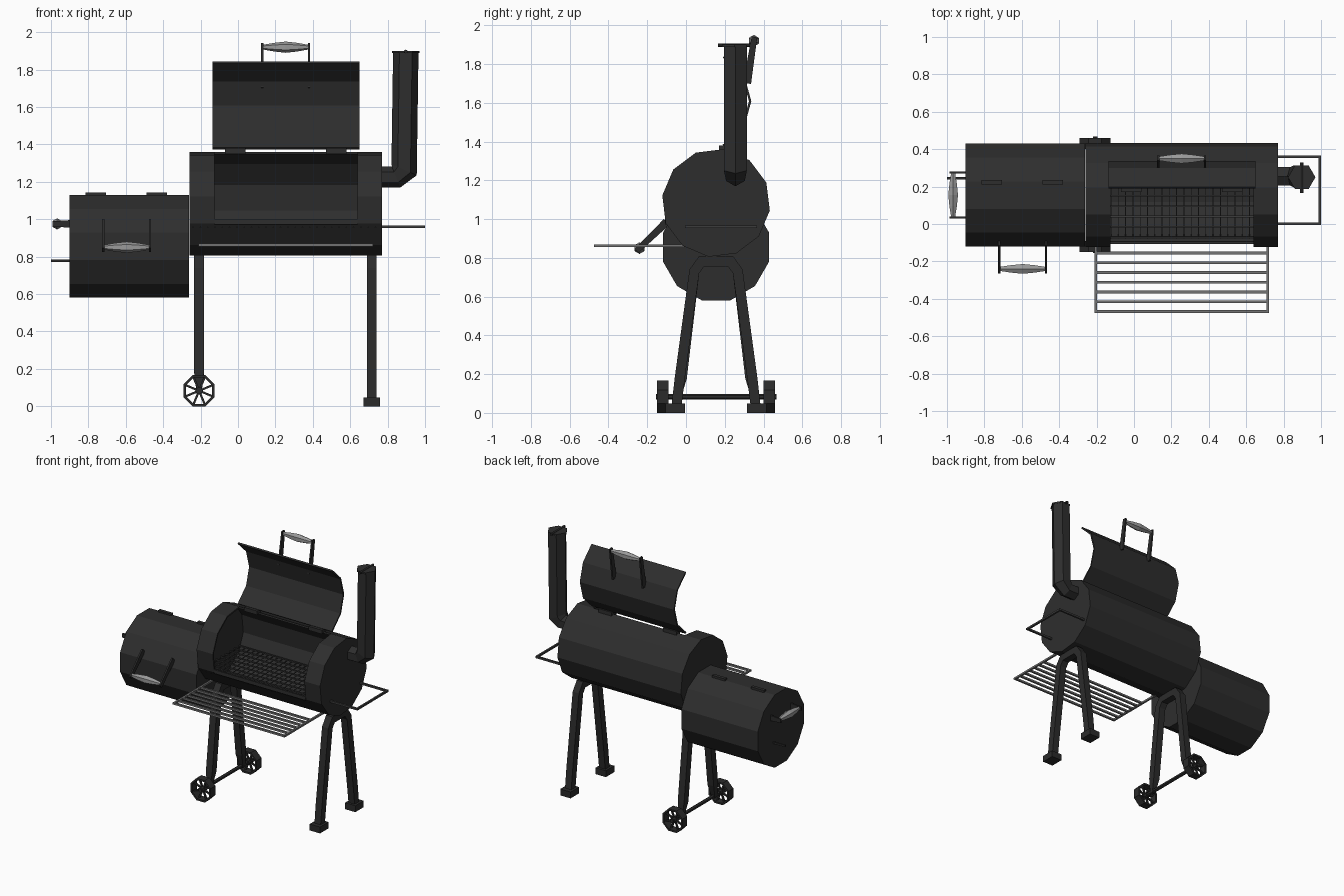
import bpy, bmesh, math
from mathutils import Vector

if "Cube" in bpy.data.objects:
    bpy.data.objects.remove(bpy.data.objects["Cube"])


def material(name, v):
    m = bpy.data.materials.new(name)
    m.diffuse_color = (v, v, v, 1)
    m.use_nodes = True
    m.node_tree.nodes["Principled BSDF"].inputs["Base Color"].default_value = m.diffuse_color
    return m


BLACK = material("black_steel", 0.027)
FRAME = material("frame_black", 0.024)
DARK = material("dark_rod", 0.045)
GREY = material("grey_rod", 0.17)
SILVER = material("silver_grip", 0.32)

CY = 0.155      # centre line of the barrels
R = 0.28


def finish(name, bm, mat, thick=0):
    bmesh.ops.recalc_face_normals(bm, faces=bm.faces[:])
    me = bpy.data.meshes.new(name)
    bm.to_mesh(me)
    bm.free()
    me.materials.append(mat)
    ob = bpy.data.objects.new(name, me)
    bpy.context.collection.objects.link(ob)
    if thick:
        s = ob.modifiers.new("wall", 'SOLIDIFY')
        s.thickness = thick
        s.offset = -1
    return ob


def box(name, lo, hi, mat):
    bm = bmesh.new()
    bmesh.ops.create_cube(bm, size=1)
    for v in bm.verts:
        v.co = Vector([(a + b) / 2 + c * (b - a) for a, b, c in zip(lo, hi, v.co)])
    return finish(name, bm, mat)


def tube(name, pts, r, mat, n=(0, 1, 0), sides=6, phase=0.0, closed=False):
    """Sweep a polygon along a flat path with mitred corners; n is the path plane's normal."""
    pts = [Vector(p) for p in pts]
    n = Vector(n)
    k = len(pts)
    rad = r if isinstance(r, (list, tuple)) else [r] * k
    bm = bmesh.new()
    rings = []
    for i, p in enumerate(pts):
        a = (p - pts[i - 1]).normalized() if i or closed else None
        b = (pts[(i + 1) % k] - p).normalized() if i < k - 1 or closed else None
        a, b = a or b, b or a
        t = (a + b).normalized()
        side = t.cross(n) / max(t.dot(a), 0.3)
        angs = [math.radians(phase) + 2 * math.pi * j / sides for j in range(sides)]
        rings.append([bm.verts.new(p + rad[i] * (n * math.cos(q) + side * math.sin(q))) for q in angs])
    for i in range(k if closed else k - 1):
        A, B = rings[i], rings[(i + 1) % k]
        for j in range(sides):
            bm.faces.new((A[j], A[(j + 1) % sides], B[(j + 1) % sides], B[j]))
    if not closed:
        bm.faces.new(rings[0])
        bm.faces.new(rings[-1])
    return finish(name, bm, mat)


def drum(name, xs, cz, start, r, gap=(), thick=0):
    """12-sided drum along x; gap lists the side numbers left open in the middle band."""
    bm = bmesh.new()
    rings = []
    for x in xs:
        angs = [math.radians(start + 30 * j) for j in range(12)]
        rings.append([bm.verts.new((x, CY + r * math.cos(q), cz + r * math.sin(q))) for q in angs])
    for i in range(len(xs) - 1):
        for j in range(12):
            if i == 1 and j in gap:
                continue
            A, B = rings[i], rings[i + 1]
            bm.faces.new((A[j], A[(j + 1) % 12], B[(j + 1) % 12], B[j]))
    bm.faces.new(rings[0])
    bm.faces.new(rings[-1])
    return finish(name, bm, BLACK, thick)


# Cooking chamber with its open front, and the lower firebox
drum("cooking_chamber", (-0.26, -0.125, 0.64, 0.77), 1.083, 82, R, range(4), 0.012)
drum("firebox", (-0.90, -0.262), 0.855, 15, 0.284)
box("opening_lip", (-0.125, -0.108, 0.972), (0.64, -0.094, 1.0), BLACK)

# Lid swung up: four sides of the drum standing on the hinge
bm = bmesh.new()
rows = []
for q in (-60, -30, 0, 30, 60):
    y = 0.197 + R * (math.cos(math.radians(q)) - 0.5)
    z = 1.608 + R * 0.965 * math.sin(math.radians(q))
    rows.append([bm.verts.new((x, y, z)) for x in (-0.135, 0.65)])
for a, b in zip(rows, rows[1:]):
    bm.faces.new((a[0], a[1], b[1], b[0]))
finish("lid", bm, BLACK, 0.012)

# Hinges
for x in (-0.015, 0.525):
    box("lid_hinge", (x - 0.055, 0.17, 1.35), (x + 0.055, 0.215, 1.38), BLACK)
for x in (-0.76, -0.435):
    box("firebox_hinge", (x - 0.055, 0.21, 1.12), (x + 0.055, 0.235, 1.142), BLACK)


# Handles: two flat arms and a faceted grip
def handle(name, root, tip, axis, half, up):
    root, tip, axis = Vector(root), Vector(tip), Vector(axis)
    d = (tip - root).normalized()
    w = d.cross(axis) * 0.018
    for s in (-1, 1):
        bm = bmesh.new()
        for p, f in ((root, 1.15), (tip + d * 0.02, 0.8)):
            for e in (-1, 1):
                for g in (-1, 1):
                    bm.verts.new(p + axis * (s * half + g * 0.006) + w * e * f)
        bmesh.ops.convex_hull(bm, input=bm.verts[:])
        finish(name + "_arm", bm, FRAME)
    tube(name + "_grip", [tip + axis * half * f for f in (-0.95, -0.5, 0, 0.5, 0.95)],
         (0.013, 0.023, 0.03, 0.023, 0.013), SILVER, up, 6)


handle("lid_handle", (0.255, 0.315, 1.70), (0.255, 0.35, 1.92), (1, 0, 0), 0.125, (0, 0, 1))
handle("firebox_handle", (-0.595, -0.10, 0.985), (-0.595, -0.24, 0.85), (1, 0, 0), 0.125, (0, 0, 1))
handle("end_handle", (-0.89, CY, 0.975), (-0.967, CY, 0.975), (0, 1, 0), 0.12, (0, 0, 1))
tube("damper_rod", [(-0.89, 0.245, 0.778), (-1.0, 0.245, 0.778)], 0.009, FRAME, sides=4, phase=45)

# Chimney with elbow and cap
tube("chimney", [(0.76, 0.255, 1.225), (0.845, 0.255, 1.225), (0.888, 0.255, 1.265), (0.897, 0.255, 1.89)],
     (0.056, 0.056, 0.068, 0.068), BLACK, sides=6, phase=90)
tube("chimney_cap", [(0.897, 0.25, 1.888), (0.897, 0.25, 1.9)], 0.073, BLACK, sides=6, phase=90)
tube("cap_pivot", [(0.897, 0.165, 1.897), (0.897, 0.33, 1.897)], 0.01, FRAME, (0, 0, 1))

# Cooking grate inside the chamber
for i in range(9):
    y = -0.07 + i * 0.055
    tube("grate_bar", [(-0.25, y, 0.965), (0.76, y, 0.965)], 0.006, DARK, sides=4, phase=45)
for i in range(26):
    x = -0.24 + i * 0.039
    tube("grate_wire", [(x, -0.09, 0.958), (x, 0.39, 0.958)], 0.003, DARK, (0, 0, 1), 4, 45)

# Front shelf
for i in range(7):
    y = -0.468 + i * 0.0522
    tube("shelf_bar", [(-0.212, y, 0.862), (0.722, y, 0.862)], 0.01, GREY, sides=4, phase=45)
for x in (-0.205, 0.715):
    tube("shelf_side", [(x, -0.475, 0.862), (x, 0.0, 0.862)], 0.01, GREY, (0, 0, 1), 4, 45)

# Side rail
tube("side_rail", [(0.76, 0.36, 0.96), (0.993, 0.36, 0.96), (0.993, 0.002, 0.96), (0.76, 0.002, 0.96)],
     0.01, DARK, (0, 0, 1), 4, 45)

# Leg frames: bent tubes under the chamber
for name, x, low, half in (("left", -0.208, 0.07, 0.197), ("right", 0.715, 0.01, 0.207)):
    path, r = [], []
    for s in (-1, 1):
        side = [(half, low, 0.036 if x > 0 else 0.018), (half - 0.02, 0.18, 0.037),
                (0.112, 0.73, 0.037), (0.075, 0.782, 0.037)]
        for h, z, q in (side if s < 0 else side[::-1]):
            path.append((x, CY + s * h, z))
            r.append(q)
    tube(name + "_leg_frame", path, r, FRAME, (1, 0, 0), 4, 45)

# Rubber feet on the right frame
for s in (-1, 1):
    y = CY + s * 0.21
    box("foot", (0.672, y - 0.05, 0), (0.758, y + 0.05, 0.048), FRAME)

# Wheels and axle on the left frame
WX, WZ = -0.208, 0.083
tube("axle", [(WX, -0.155, WZ), (WX, 0.468, WZ)], 0.014, FRAME, (0, 0, 1), 6)
for s in (-1, 1):
    y = CY + s * 0.275
    ring = [Vector((math.cos(q), 0, math.sin(q))) for q in
            [math.radians(22.5 + 45 * j) for j in range(8)]]
    # rim as a wide octagonal band
    bm = bmesh.new()
    loops = [[bm.verts.new(Vector((WX, y + dy, WZ)) + v * r) for v in ring]
             for dy, r in ((-0.029, 0.09), (0.029, 0.09), (0.029, 0.076), (-0.029, 0.076))]
    for a in range(4):
        A, B = loops[a], loops[(a + 1) % 4]
        for j in range(8):
            bm.faces.new((A[j], A[(j + 1) % 8], B[(j + 1) % 8], B[j]))
    finish("wheel_rim", bm, FRAME)
    tube("wheel_hub", [(WX, y - 0.03, WZ), (WX, y + 0.03, WZ)], 0.02, FRAME, (0, 0, 1), 8)
    for v in ring:
        c = Vector((WX, y, WZ))
        tube("wheel_spoke", [c + v * 0.01, c + v * 0.08], 0.008, FRAME, (0, 1, 0), 4, 45)
